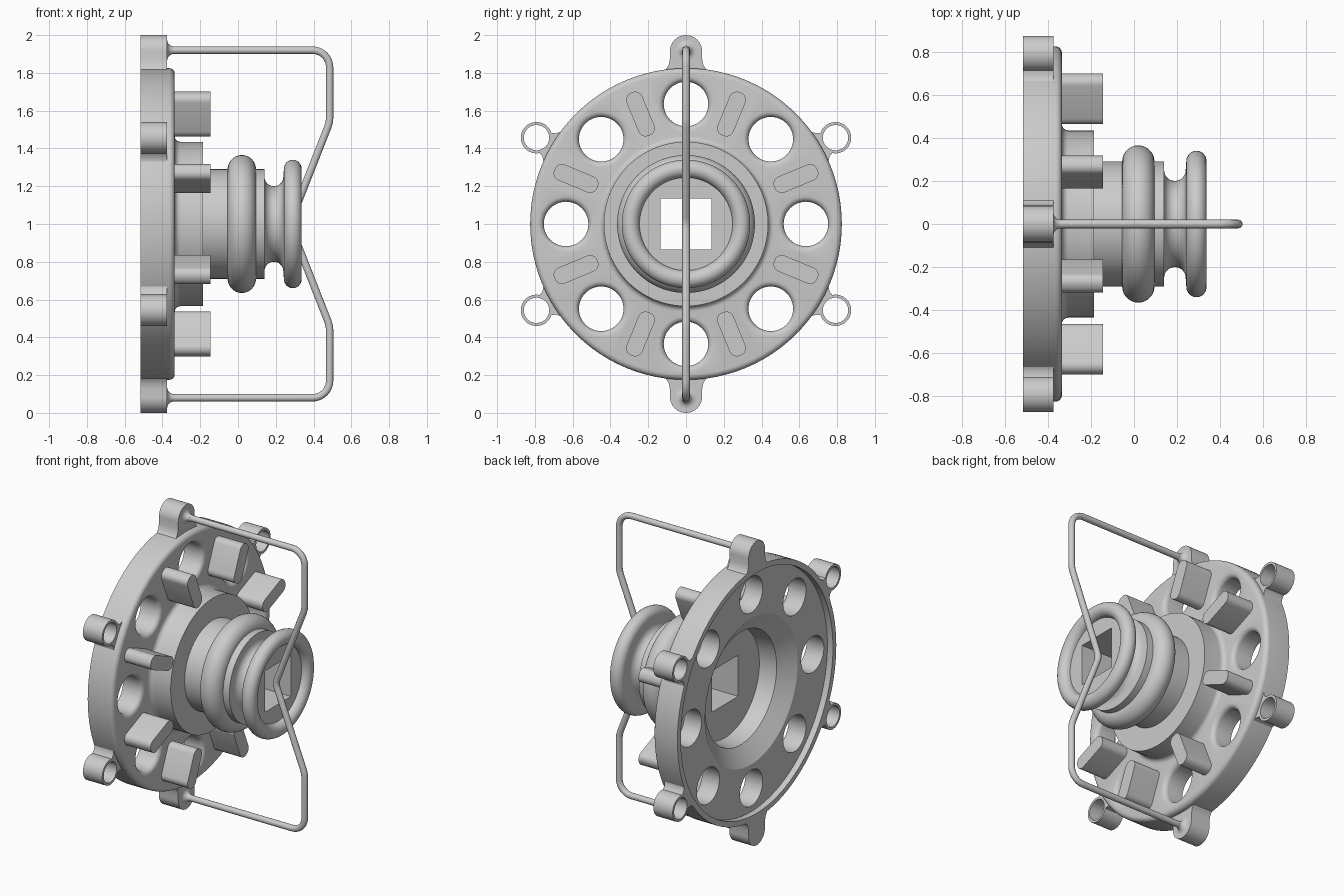
import bpy, bmesh
from math import sin, cos, pi, radians, sqrt, atan2

if "Cube" in bpy.data.objects:
    bpy.data.objects.remove(bpy.data.objects["Cube"])


def arc(cx, cy, r, a0, a1, n=8):
    """Points along an arc, angles in degrees."""
    return [(cx + r * cos(radians(a0 + (a1 - a0) * i / n)),
             cy + r * sin(radians(a0 + (a1 - a0) * i / n))) for i in range(n + 1)]


def make_object(name, bm):
    bmesh.ops.recalc_face_normals(bm, faces=bm.faces[:])
    me = bpy.data.meshes.new(name)
    bm.to_mesh(me)
    bm.free()
    ob = bpy.data.objects.new(name, me)
    bpy.context.collection.objects.link(ob)
    return ob


def select(ob):
    bpy.ops.object.select_all(action='DESELECT')
    ob.select_set(True)
    bpy.context.view_layer.objects.active = ob


def smooth(ob, angle=32):
    select(ob)
    bpy.ops.object.shade_smooth_by_angle(angle=radians(angle))


def add_lathe(bm, profile, y=0.0, z=1.0, seg=96):
    """Revolve (x, radius) points about an x-parallel axis through (y, z)."""
    rings = []
    for x, r in profile:
        if r < 1e-6:
            rings.append([bm.verts.new((x, y, z))] * seg)
        else:
            rings.append([bm.verts.new((x, y + r * sin(2 * pi * i / seg),
                                        z + r * cos(2 * pi * i / seg))) for i in range(seg)])
    for a, b in zip(rings, rings[1:]):
        for i in range(seg):
            j = (i + 1) % seg
            corners = list(dict.fromkeys((a[i], a[j], b[j], b[i])))
            if len(corners) > 2:
                bm.faces.new(corners)


def prism(name, outline, x0, x1, deg):
    """Extrude a (sideways, radial) outline along x, turned about the main axis."""
    bm = bmesh.new()
    t = radians(deg)
    verts = [bm.verts.new((x0, v * sin(t) + u * cos(t), 1 + v * cos(t) - u * sin(t)))
             for u, v in outline]
    face = bm.faces.new(verts)
    new = bmesh.ops.extrude_face_region(bm, geom=[face])['geom']
    bmesh.ops.translate(bm, vec=(x1 - x0, 0, 0),
                        verts=[g for g in new if isinstance(g, bmesh.types.BMVert)])
    return make_object(name, bm)


def cut(ob, cutter):
    cutter.hide_render = True
    mod = ob.modifiers.new("cut", 'BOOLEAN')
    mod.operation = 'DIFFERENCE'
    mod.solver = 'EXACT'
    mod.object = cutter
    select(ob)
    bpy.ops.object.modifier_apply(modifier=mod.name)
    bpy.data.objects.remove(cutter)


BACK, FRONT, LUG = -0.515, -0.335, -0.375

# Flanged hub: hollow back, disc, stepped boss, bead, neck and end ring
profile = [(-0.285, 0), (-0.285, 0.355), (-0.40, 0.37), (-0.475, 0.48),
           (-0.475, 0.79), (BACK, 0.79), (BACK, 0.825)]
profile += arc(-0.365, 0.795, 0.03, 90, 0, 6)
profile += arc(-0.305, 0.465, 0.03, 180, 270, 6)
profile += [(-0.185, 0.435), (-0.185, 0.29)]
profile += arc(0.02, 0.29, 0.075, 180, 0, 18)
profile += [(0.14, 0.29)]
profile += arc(0.19, 0.25, 0.05, 180, 360, 12)
profile += arc(0.29, 0.293, 0.047, 180, -90, 20)
profile += [(0.29, 0)]
bm = bmesh.new()
add_lathe(bm, profile)
hub = make_object("flanged_hub", bm)

# Eight round-edged holes and the square bore
bm = bmesh.new()
hole = [(-0.6, 0), (-0.6, 0.118)] + arc(-0.365, 0.148, 0.03, -90, 0, 5) + [(-0.3, 0.148), (-0.3, 0)]
for k in range(8):
    a = k * pi / 4
    add_lathe(bm, hole, 0.635 * sin(a), 1 + 0.635 * cos(a), 48)
cut(hub, make_object("hole_cutter", bm))
s = 0.135
cut(hub, prism("bore_cutter", [(-s, -s), (s, -s), (s, s), (-s, s)], -1, 1, 0))
smooth(hub)

# Eight pegs between the holes
w, h, c = 0.045, 0.123, 0.04
peg = []
for su, sv, a in ((1, 1, 0), (-1, 1, 90), (-1, -1, 180), (1, -1, 270)):
    peg += arc(su * (w - c), 0.63 + sv * (h - c), c, a, a + 90, 6)
for k in range(8):
    smooth(prism("peg", peg, FRONT - 0.01, -0.145, 22.5 + 45 * k))


def lug_outline(flare, cv, r, a0):
    """Rounded ear with flared foot; flare lists right-hand foot points."""
    return flare + arc(0, cv, r, a0, 180 - a0, 28) + [(-u, v) for u, v in reversed(flare)]


# Solid lugs at top and bottom that hold the wire
solid = lug_outline([(0.12, 0.805), (0.102, 0.825), (0.091, 0.845), (0.086, 0.87)],
                    0.915, 0.085, 0)
for deg in (0, 180):
    smooth(prism("wire_lug", solid, BACK, LUG, deg))

# Four eyelet lugs on the sides
start = atan2(-sqrt(0.083 ** 2 - 0.062 ** 2), 0.062) * 180 / pi
eye = lug_outline([(0.115, 0.805), (0.088, 0.821), (0.07, 0.838)], 0.914, 0.083, start)
for deg in (60, 120, 240, 300):
    lug = prism("eyelet_lug", eye, BACK, LUG, deg)
    cut(lug, prism("eyelet_cutter", arc(0, 0.914, 0.067, 0, 352.5, 47), -0.6, -0.3, deg))
    smooth(lug)

# Bent wire handle, mirrored about the middle
half = [(LUG - 0.02, 0.92)] + arc(0.395, 0.83, 0.09, 90, 0, 10)
half += [(0.485, 0.56), (0.483, 0.54), (0.476, 0.515), (0.289, 0.04), (0.28, 0.015)]
path = half + [(x, -z) for x, z in reversed(half)]
cu = bpy.data.curves.new("wire_handle", 'CURVE')
cu.dimensions = '3D'
cu.bevel_depth = 0.02
cu.bevel_resolution = 5
cu.use_fill_caps = True
sp = cu.splines.new('POLY')
sp.points.add(len(path) - 1)
for p, (x, z) in zip(sp.points, path):
    p.co = (x, 0, 1 + z, 1)
wire = bpy.data.objects.new("wire_handle", cu)
bpy.context.collection.objects.link(wire)
select(wire)
bpy.ops.object.convert(target='MESH')
smooth(bpy.context.view_layer.objects.active, 40)

# Flared collars where the wire meets its lugs
collar = [(LUG - 0.01, 0), (LUG - 0.01, 0.055)] + arc(LUG + 0.035, 0.055, 0.035, 180, 270, 6) \
    + [(LUG + 0.035, 0)]
for z in (0.08, 1.92):
    bm = bmesh.new()
    add_lathe(bm, collar, 0, z, 32)
    smooth(make_object("wire_collar", bm))
